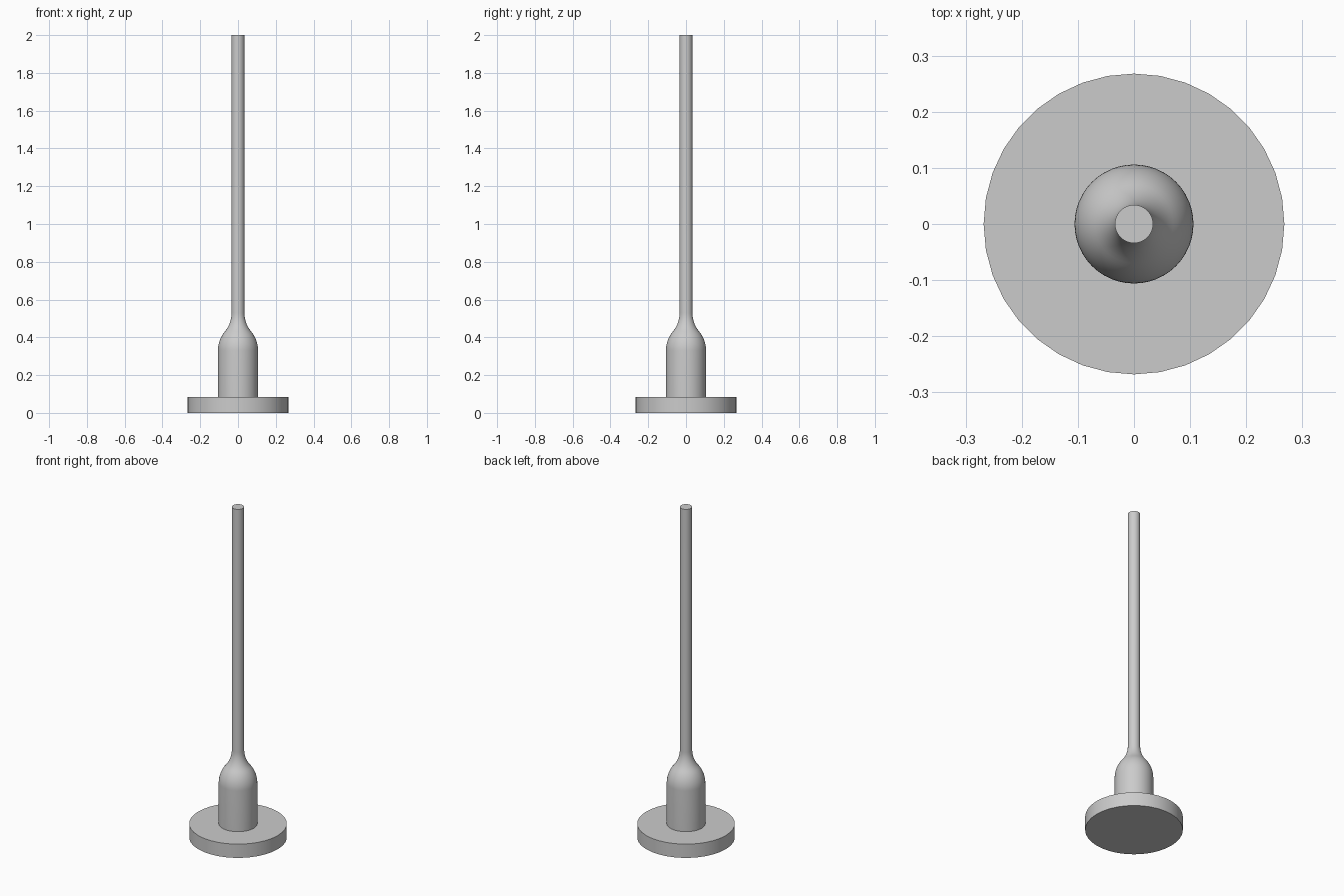
import bpy, bmesh, math

cube = bpy.data.objects.get("Cube")
if cube:
    bpy.data.objects.remove(cube, do_unlink=True)

grey = bpy.data.materials.new("plain_grey")
grey.use_nodes = True
colour = (0.6, 0.6, 0.6, 1)
grey.diffuse_color = colour
grey.node_tree.nodes["Principled BSDF"].inputs["Base Color"].default_value = colour


def lathe(name, profile, sides):
    """Spin (radius, height) points around z and cap both ends."""
    bm = bmesh.new()
    rings = []
    for r, z in profile:
        rings.append([bm.verts.new((r * math.cos(a), r * math.sin(a), z))
                      for a in (math.tau * i / sides for i in range(sides))])
    for low, high in zip(rings, rings[1:]):
        for i in range(sides):
            j = (i + 1) % sides
            bm.faces.new((low[i], low[j], high[j], high[i]))
    bm.faces.new(rings[0][::-1])
    bm.faces.new(rings[-1])
    mesh = bpy.data.meshes.new(name)
    bm.to_mesh(mesh)
    bm.free()
    mesh.materials.append(grey)
    obj = bpy.data.objects.new(name, mesh)
    bpy.context.collection.objects.link(obj)
    bpy.ops.object.select_all(action='DESELECT')
    obj.select_set(True)
    bpy.context.view_layer.objects.active = obj
    bpy.ops.object.shade_smooth_by_angle(angle=math.radians(30))
    return obj


BASE_R, BASE_TOP = 0.268, 0.083
BODY_R, ROD_R = 0.106, 0.034
NECK_LOW, NECK_HIGH, TOP = 0.33, 0.53, 2.0

# Round foot
lathe("base_disc", [(BASE_R, 0), (BASE_R, BASE_TOP)], 36)

# Body, shoulder of two tangent arcs, and slim rod
drop, rise = BODY_R - ROD_R, NECK_HIGH - NECK_LOW
sweep = 2 * math.atan(drop / rise)
arc_r = rise / (2 * math.sin(sweep))
steps = 10
angles = [sweep * i / steps for i in range(steps + 1)]
convex = [(BODY_R - arc_r * (1 - math.cos(a)), NECK_LOW + arc_r * math.sin(a)) for a in angles]
concave = [(ROD_R + arc_r * (1 - math.cos(a)), NECK_HIGH - arc_r * math.sin(a)) for a in angles]
profile = [(BODY_R, BASE_TOP)] + convex + concave[-2::-1] + [(ROD_R, TOP)]
lathe("body_and_rod", profile, 48)
